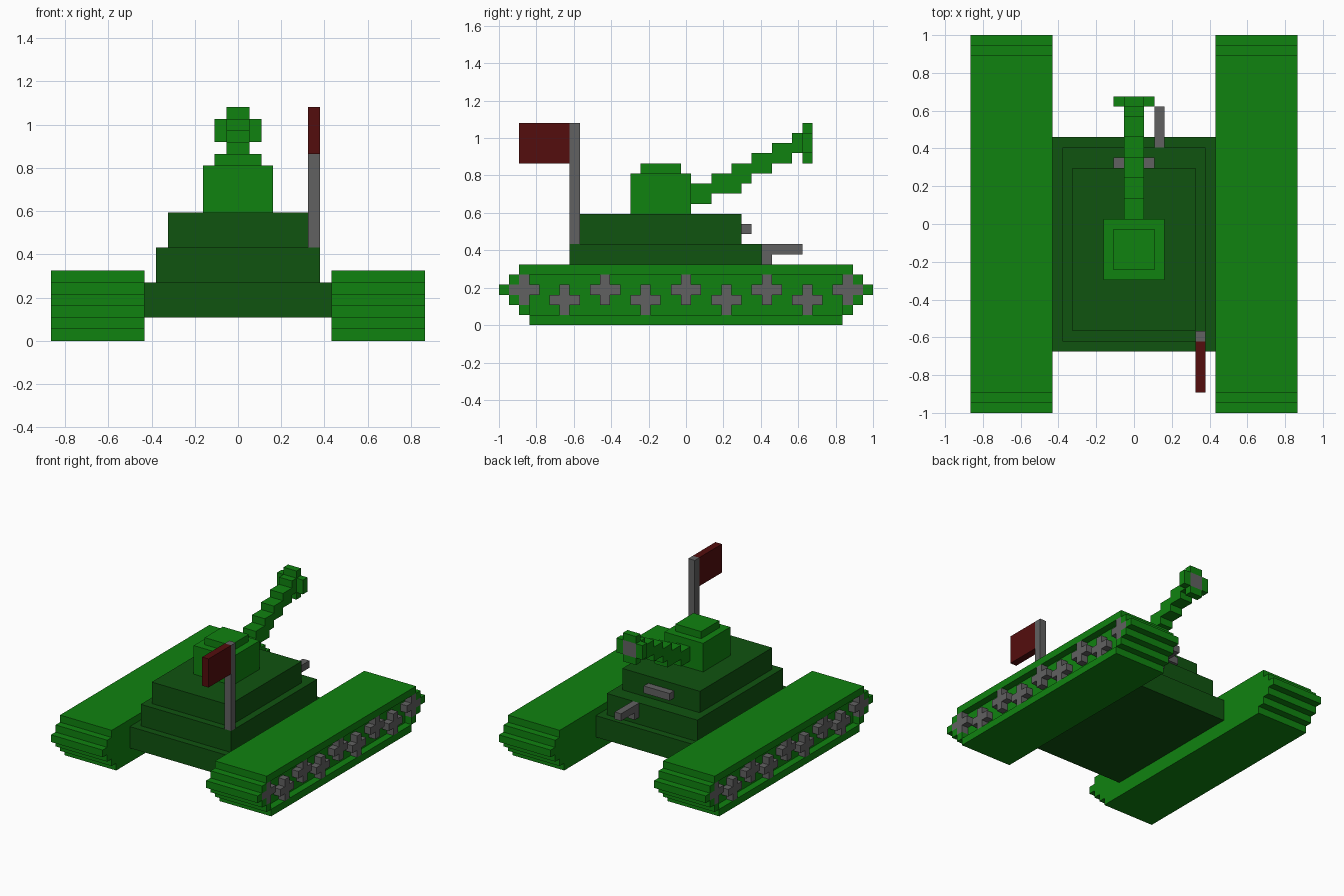
import bpy
import bmesh

cube = bpy.data.objects.get("Cube")
if cube:
    bpy.data.objects.remove(cube, do_unlink=True)

LENGTH = 37          # overall length in blocks
U = 2 / LENGTH       # size of one block


def material(name, rgb):
    mat = bpy.data.materials.new(name)
    mat.use_nodes = True
    mat.diffuse_color = (*rgb, 1)
    bsdf = next(n for n in mat.node_tree.nodes if n.type == "BSDF_PRINCIPLED")
    bsdf.inputs["Base Color"].default_value = (*rgb, 1)
    bsdf.inputs["Roughness"].default_value = 0.9
    return mat


GREEN = material("bright_green", (0.005, 0.225, 0.005))
DARK = material("dark_green", (0.005, 0.087, 0.005))
GREY = material("grey", (0.12, 0.12, 0.12))
RED = material("dark_red", (0.088, 0.004, 0.004))


def point(x, y, z):
    return (x * U, (y - LENGTH / 2) * U, z * U)


def add_box(bm, xs, ys, zs):
    """Box between pairs of block coordinates."""
    v = [bm.verts.new(point(x, y, z)) for x in xs for y in ys for z in zs]
    for f in ((0, 1, 3, 2), (4, 6, 7, 5), (0, 4, 5, 1),
              (2, 3, 7, 6), (0, 2, 6, 4), (1, 5, 7, 3)):
        bm.faces.new([v[i] for i in f])


def add_prism(bm, xs, outline):
    """Extrude a (y, z) outline across the width."""
    face = bm.faces.new([bm.verts.new(point(xs[0], y, z)) for y, z in outline])
    moved = bmesh.ops.extrude_face_region(bm, geom=[face])["geom"]
    verts = [g for g in moved if isinstance(g, bmesh.types.BMVert)]
    bmesh.ops.translate(bm, verts=verts, vec=((xs[1] - xs[0]) * U, 0, 0))


def finish(name, bm, mat, mirrored=False):
    bmesh.ops.recalc_face_normals(bm, faces=bm.faces)
    mesh = bpy.data.meshes.new(name)
    bm.to_mesh(mesh)
    bm.free()
    mesh.materials.append(mat)
    obj = bpy.data.objects.new(name, mesh)
    bpy.context.collection.objects.link(obj)
    if mirrored:
        obj.modifiers.new("Mirror", "MIRROR").use_mirror_merge = False
    return obj


def boxes(name, mat, *parts, mirrored=False):
    bm = bmesh.new()
    for part in parts:
        add_box(bm, *part)
    return finish(name, bm, mat, mirrored)


# Tracks: stepped body, with a rim around a recessed outer side
insets = [3, 2, 1, 0, 1, 2]
rear = [(i, z + dz) for z, i in enumerate(insets) for dz in (0, 1)]
front = [(LENGTH - y, z) for y, z in reversed(rear)]
bm = bmesh.new()
add_prism(bm, (8, 15), rear + front)
finish("tracks", bm, GREEN, mirrored=True)

rim = []
for z, i in enumerate(insets):
    if z in (0, 5):
        spans = [(i, LENGTH - i)]
    else:
        spans = [(i, i + 1), (LENGTH - i - 1, LENGTH - i)]
    rim += [((15, 16), span, (z, z + 1)) for span in spans]
boxes("track_rims", GREEN, *rim, mirrored=True)

# Cross-shaped wheels, alternately high and low
bm = bmesh.new()
for n in range(9):
    y, z = 2 + 4 * n, 3 - n % 2
    add_prism(bm, (15, 16), [
        (y, z - 1), (y + 1, z - 1), (y + 1, z), (y + 2, z),
        (y + 2, z + 1), (y + 1, z + 1), (y + 1, z + 2), (y, z + 2),
        (y, z + 1), (y - 1, z + 1), (y - 1, z), (y, z)])
finish("wheels", bm, GREY, mirrored=True)

# Stepped hull
boxes("hull_base", DARK, ((-8, 8), (6, 27), (2, 5)))
boxes("hull_middle", DARK, ((-7, 7), (7, 26), (5, 8)))
boxes("hull_top", DARK, ((-6, 6), (8, 24), (8, 11)))

# Turret and hatch
boxes("turret", GREEN, ((-3, 3), (13, 19), (11, 15)))
boxes("hatch", GREEN, ((-2, 2), (14, 18), (15, 16)))

# Rising stepped barrel
steps = [(19, 21, 12, 14), (21, 23, 13, 15), (23, 24, 13, 16), (24, 25, 14, 16),
         (25, 27, 15, 17), (27, 29, 16, 18), (29, 30, 17, 19)]
boxes("barrel", GREEN, *[((-1, 1), (a, b), (c, d)) for a, b, c, d in steps])

# Muzzle ring around a grey bore
boxes("muzzle", GREEN,
      ((-1, 1), (30, 31), (16, 17)), ((-1, 1), (30, 31), (19, 20)),
      ((-2, -1), (30, 31), (17, 19)), ((1, 2), (30, 31), (17, 19)))
boxes("bore", GREY, ((-1, 1), (30, 31), (17, 19)))

# Small gun and vision slot on the hull
boxes("hull_gun", GREY, ((2, 3), (26, 27), (6, 8)), ((2, 3), (27, 30), (7, 8)))
boxes("vision_slot", GREY, ((-2, 2), (24, 25), (9, 10)))

# Flag and pole
boxes("flag_pole", GREY, ((6, 7), (7, 8), (8, 20)))
boxes("flag", RED, ((6, 7), (2, 7), (16, 20)))
